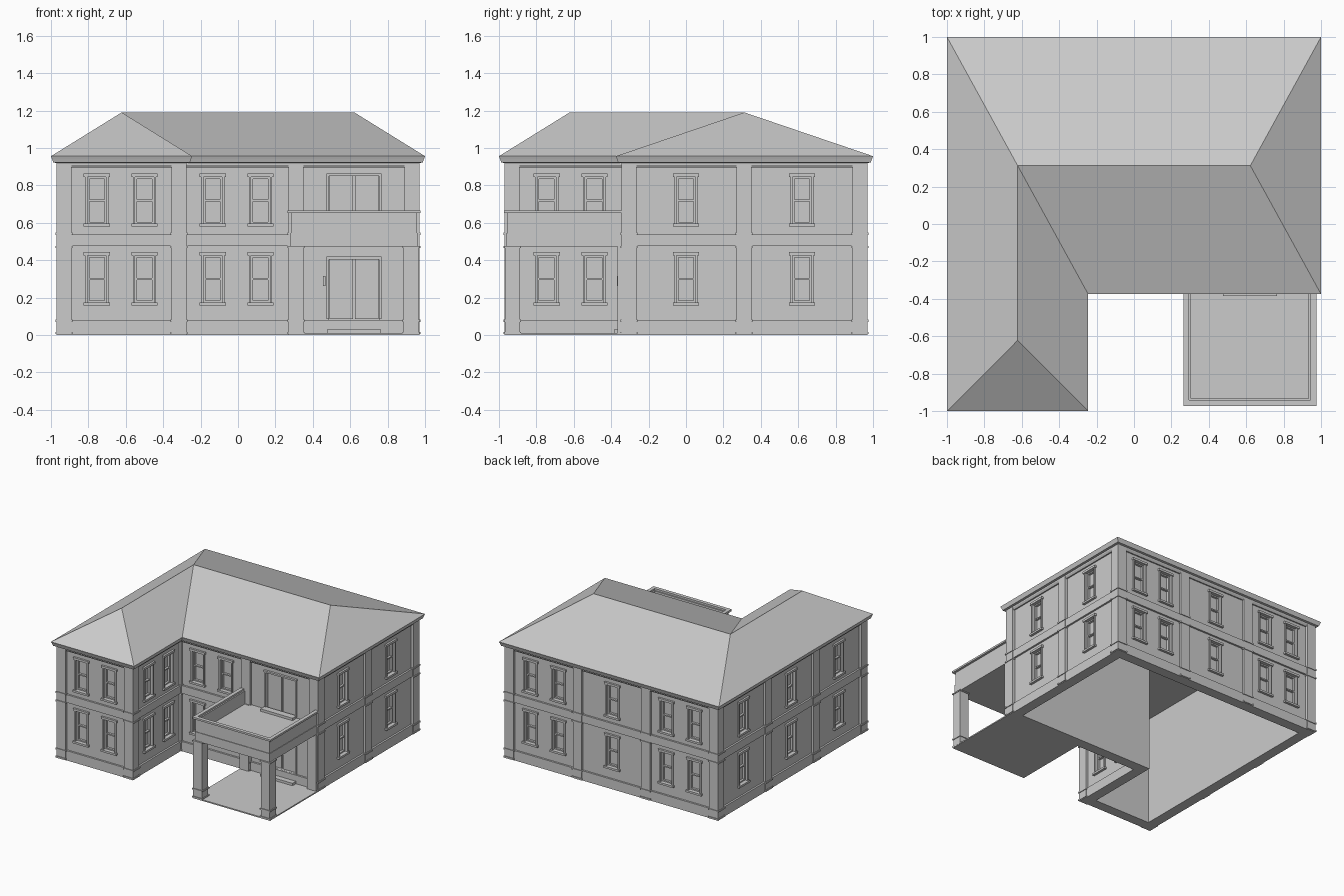
import bpy, bmesh
from math import pi
from mathutils import Matrix, Vector

if "Cube" in bpy.data.objects:
    bpy.data.objects.remove(bpy.data.objects["Cube"])


def finish(name, bm, fix=True):
    if fix:
        bmesh.ops.recalc_face_normals(bm, faces=bm.faces)
    me = bpy.data.meshes.new(name)
    bm.to_mesh(me)
    bm.free()
    ob = bpy.data.objects.new(name, me)
    bpy.context.collection.objects.link(ob)
    return ob


def outline(d):
    """L-shaped plan, inset by d from the roof edge."""
    return [(-1 + d, -1 + d), (-.245 - d, -1 + d), (-.245 - d, -.375 + d),
            (1 - d, -.375 + d), (1 - d, 1 - d), (-1 + d, 1 - d)]


def loft(name, profile, ring=True):
    """Sweep a (inset, height) profile round the plan."""
    bm = bmesh.new()
    rows = [[bm.verts.new((x, y, z)) for x, y in outline(d)] for d, z in profile]
    pairs = list(zip(rows, rows[1:])) + ([(rows[-1], rows[0])] if ring else [])
    for a, b in pairs:
        for i in range(6):
            j = (i + 1) % 6
            bm.faces.new((a[i], a[j], b[j], b[i]))
    if not ring:
        bm.faces.new(rows[0])
        bm.faces.new(rows[-1])
    return finish(name, bm)


def box(bm, x0, x1, y0, y1, z0, z1, m=Matrix()):
    t = Matrix.Translation(((x0 + x1) / 2, (y0 + y1) / 2, (z0 + z1) / 2))
    s = Matrix.Diagonal((x1 - x0, y1 - y0, z1 - z0, 1))
    bmesh.ops.create_cube(bm, size=1, matrix=m @ t @ s)


def place(x, y, angle):
    return Matrix.Translation((x, y, 0)) @ Matrix.Rotation(angle, 4, 'Z')


# walls, bands and cornice
walls = loft("walls", [(.05, 0), (.05, .91), (.12, .91), (.12, 0)])
for nm, z0, z1 in (("base_band", 0, .08), ("floor_band", .475, .54)):
    loft(nm, [(.035, z0), (.035, z1), (.06, z1), (.06, z0)])
loft("cornice", [(.04, .895), (.03, .91), (.03, .92), (.012, .922),
                 (.006, .94), (0, .956), (.1, .956)], ring=False)

# hipped roof
bm = bmesh.new()
e = [bm.verts.new((x, y, .956)) for x, y in outline(0)]
a, b, c = [bm.verts.new(p) for p in ((-.622, -.622, 1.19), (-.622, .312, 1.19), (.622, .312, 1.19))]
for f in ((e[0], e[1], a), (e[1], e[2], b, a), (e[2], e[3], c, b),
          (e[3], e[4], c), (e[4], e[5], b, c), (e[5], e[0], a, b), e[::-1]):
    bm.faces.new(f)
finish("roof", bm)


# pilasters and porch columns share the same shape
def pillar(bm, x, y, top):
    def sq(h, z0, z1):
        box(bm, x - h, x + h, y - h, y + h, z0, z1)
    sq(.04, 0, top)
    for z in (.005, .07, .465, .535):
        if z < top:
            sq(.046, z, min(z + .012, top))


bm = bmesh.new()
for x, y in [(-.93, -.93), (-.93, -.31), (-.93, .31), (-.93, .93), (-.31, .93), (.31, .93),
             (.93, .93), (.93, .31), (.93, -.305), (.31, -.305), (-.315, -.305), (-.315, -.93)]:
    pillar(bm, x, y, .91)
finish("pilasters", bm)

# windows: (x, y, facing angle), repeated on both storeys
spots = [(x, -.95, 0) for x in (-.755, -.5)]
spots += [(x, -.325, 0) for x in (-.135, .12)]
spots += [(-.295, y, pi / 2) for y in (-.745, -.49)]
spots += [(.95, y, pi / 2) for y in (0, .62)]
spots += [(x, .95, pi) for x in (-.745, -.49, 0, .49, .745)]
spots += [(-.95, y, -pi / 2) for y in (-.62, 0, .62)]
cut, trim, sash = bmesh.new(), bmesh.new(), bmesh.new()
for x, y, ang in spots:
    m = place(x, y, ang)
    for z in (.175, .595):
        box(cut, -.05, .05, -.03, .03, z, z + .25, m)
        box(trim, -.07, .07, -.016, .01, z + .25, z + .268, m)
        box(trim, -.07, .07, -.02, .01, z - .016, z, m)
        for s in (-1, 1):
            box(trim, s * .056 - .006, s * .056 + .006, -.01, .01, z - .005, z + .255, m)
            box(sash, s * .045 - .005, s * .045 + .005, .012, .032, z, z + .25, m)
        for h in (0, .12, .24):
            box(sash, -.045, .045, .012, .032, z + h, z + h + .01, m)

# porch door and balcony door
door = bmesh.new()
m = place(.62, -.325, 0)
for z0, z1 in ((.085, .405), (.55, .85)):
    box(cut, -.135, .135, -.03, .025, z0 - .004, z1, m)
    box(trim, -.148, .148, -.018, .01, z1, z1 + .014, m)
    for s in (-1, 1):
        box(trim, s * .14 - .006, s * .14 + .006, -.012, .01, z0, z1, m)
        box(door, s * .068 - .062, s * .068 + .062, .012, .03, z0, z1, m)
finish("window_and_door_trim", trim)
finish("window_sashes", sash)
finish("doors", door)

# cut the recesses into the walls
cutter = finish("recess_cutter", cut)
cutter.hide_render = True
mod = walls.modifiers.new("recesses", 'BOOLEAN')
mod.operation = 'DIFFERENCE'
mod.solver = 'EXACT'
mod.object = cutter
bpy.context.view_layer.objects.active = walls
bpy.ops.object.modifier_apply(modifier="recesses")
bpy.data.objects.remove(cutter)

# porch
bm = bmesh.new()
box(bm, .27, .97, -.97, -.33, 0, .01)
finish("porch_floor", bm)
bm = bmesh.new()
for x in (.31, .925):
    pillar(bm, x, -.927, .475)
    box(bm, x - .04, x + .04, -.365, -.33, 0, .475)
finish("porch_columns", bm)
bm = bmesh.new()
box(bm, .28, .96, -.96, -.33, .472, .545)
finish("balcony_floor", bm)
for nm, x0, x1, y0, t, z0, z1 in (("parapet", .284, .956, -.955, .022, .545, .652),
                                  ("parapet_cap", .265, .975, -.972, .03, .652, .667)):
    bm = bmesh.new()
    box(bm, x0, x1, y0, y0 + t, z0, z1)
    for x in (x0, x1 - t):
        box(bm, x, x + t, y0 + t, -.345, z0, z1)
    finish(nm, bm)

# door step and wall lamp
bm = bmesh.new()
box(bm, .475, .765, -.385, -.33, .545, .565)
box(bm, .475, .765, -.385, -.33, .01, .03)
finish("door_steps", bm)
bm = bmesh.new()
box(bm, .458, .466, -.355, -.325, .28, .3)
box(bm, .455, .469, -.368, -.35, .262, .315)
finish("wall_lamp", bm)
